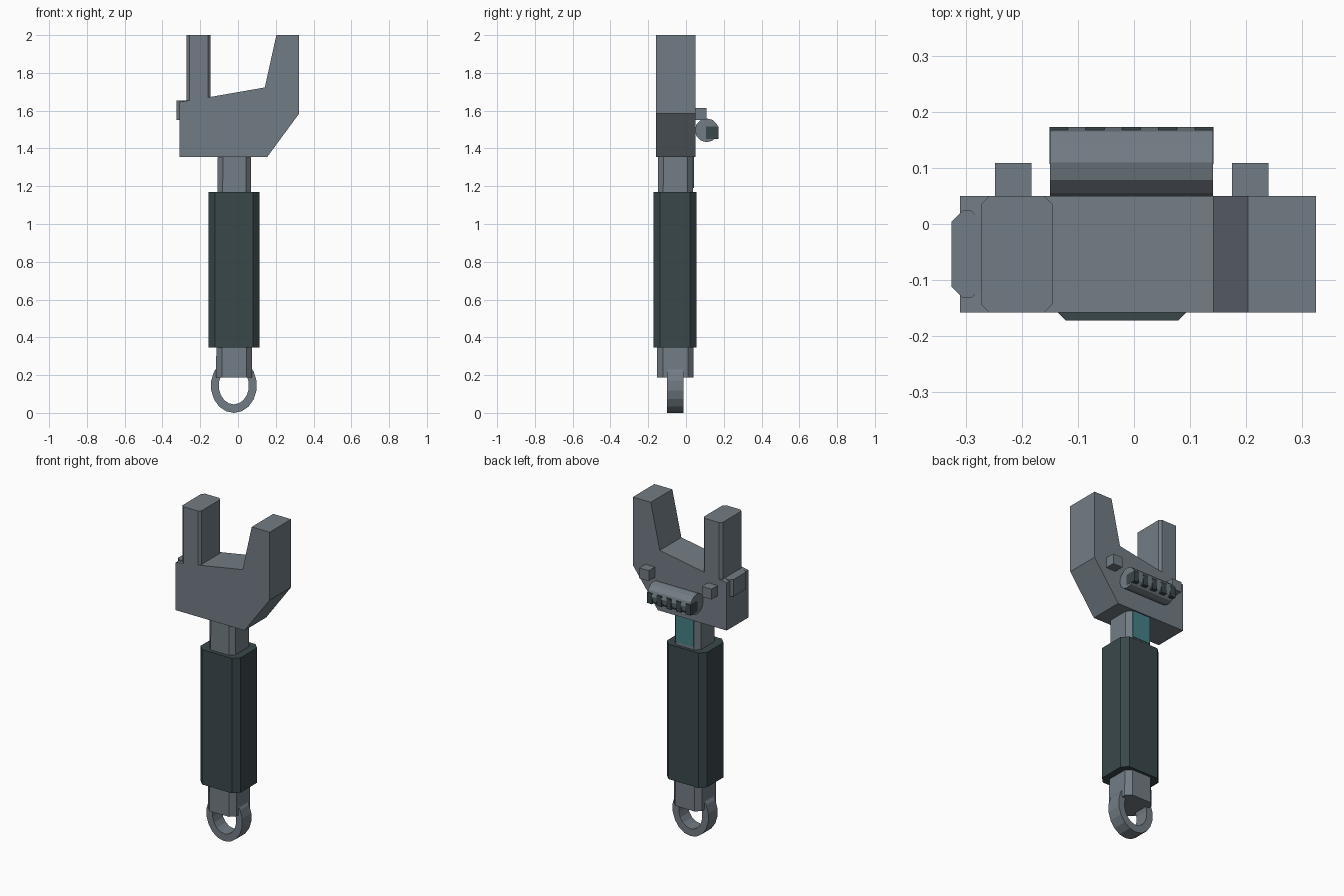
import bpy, bmesh, math

if "Cube" in bpy.data.objects:
    bpy.data.objects.remove(bpy.data.objects["Cube"])


def material(name, rgb):
    m = bpy.data.materials.new(name)
    m.diffuse_color = (*rgb, 1)
    m.use_nodes = True
    m.node_tree.nodes["Principled BSDF"].inputs["Base Color"].default_value = m.diffuse_color
    return m


STEEL = material("steel grey", (0.17, 0.204, 0.232))
RUBBER = material("dark rubber", (0.042, 0.064, 0.071))
TEAL = material("teal", (0.06, 0.22, 0.245))


def finish(name, bm, mat):
    bmesh.ops.recalc_face_normals(bm, faces=bm.faces)
    me = bpy.data.meshes.new(name)
    bm.to_mesh(me)
    bm.free()
    me.materials.append(mat)
    ob = bpy.data.objects.new(name, me)
    bpy.context.collection.objects.link(ob)
    return ob


def loft(name, loops, mat):
    """Closed solid through a list of matching point loops."""
    bm = bmesh.new()
    rings = [[bm.verts.new(p) for p in loop] for loop in loops]
    n = len(rings[0])
    for a, b in zip(rings, rings[1:]):
        for i in range(n):
            j = (i + 1) % n
            bm.faces.new((a[i], a[j], b[j], b[i]))
    bm.faces.new(rings[0])
    bm.faces.new(rings[-1])
    return finish(name, bm, mat)


def octagon(x0, x1, y0, y1, cx, cy, z):
    """Rectangle with cut corners at height z."""
    return [(x0 + cx, y0, z), (x1 - cx, y0, z), (x1, y0 + cy, z), (x1, y1 - cy, z),
            (x1 - cx, y1, z), (x0 + cx, y1, z), (x0, y1 - cy, z), (x0, y0 + cy, z)]


def box(name, x0, x1, y0, y1, z0, z1, mat):
    return loft(name, [[(x0, y0, z), (x1, y0, z), (x1, y1, z), (x0, y1, z)]
                       for z in (z0, z1)], mat)


# Head with fixed jaw
profile = [(-0.31, 1.355), (0.155, 1.355), (0.324, 1.585), (0.324, 2.0),
           (0.203, 2.0), (0.142, 1.723), (-0.15, 1.672), (-0.31, 1.646)]
loft("head_and_fixed_jaw", [[(x, y, z) for x, z in profile] for y in (-0.158, 0.05)], STEEL)

# Moving jaw and its guide tab
loft("moving_jaw", [octagon(-0.273, -0.145, -0.158, 0.05, 0.015, 0.015, z)
                    for z in (1.6, 2.0)], STEEL)
loft("guide_tab", [octagon(-0.325, -0.27, -0.132, 0.024, 0.02, 0.02, z)
                   for z in (1.55, 1.653)], STEEL)

# Handle bar, slightly wider at the bottom, and its grip
loft("handle_bar", [octagon(-0.116, 0.075, -0.153, 0.04, 0.03, 0.03, 0.187),
                    octagon(-0.107, 0.068, -0.147, 0.036, 0.027, 0.027, 1.38)], STEEL)
loft("grip", [octagon(-0.157, 0.114, -0.172, 0.056, 0.035, 0.035, z)
              for z in (0.347, 1.17)], RUBBER)
box("neck_plate", -0.08, 0.041, 0.034, 0.042, 1.19, 1.357, TEAL)

# Adjusting screw with its dark ridges
screw = [(0.11 + 0.063 * math.cos(i * math.pi / 6), 1.496 + 0.063 * math.sin(i * math.pi / 6))
         for i in range(12)]
loft("adjusting_screw", [[(x, y, z) for y, z in screw] for x in (-0.15, 0.141)], STEEL)
for i in range(5):
    x = -0.151 + i * 0.065
    box(f"screw_ridge_{i + 1}", x, x + 0.033, 0.107, 0.173, 1.45, 1.515, RUBBER)

# Rear pegs
for name, x in (("left_peg", -0.248), ("right_peg", 0.175)):
    box(name, x, x + 0.065, 0.04, 0.109, 1.55, 1.613, STEEL)

# Oval hanging ring
bm = bmesh.new()
N = 18
section = [(0.122, 0.145, -0.1), (0.122, 0.145, -0.012), (0.08, 0.1, -0.012), (0.08, 0.1, -0.1)]
rings = []
for i in range(N):
    a = 2 * math.pi * i / N - math.pi / 2
    rings.append([bm.verts.new((-0.022 + rx * math.cos(a), y, 0.145 + rz * math.sin(a)))
                  for rx, rz, y in section])
for i in range(N):
    a, b = rings[i], rings[(i + 1) % N]
    for k in range(4):
        m = (k + 1) % 4
        bm.faces.new((a[k], a[m], b[m], b[k]))
finish("hanging_ring", bm, STEEL)
